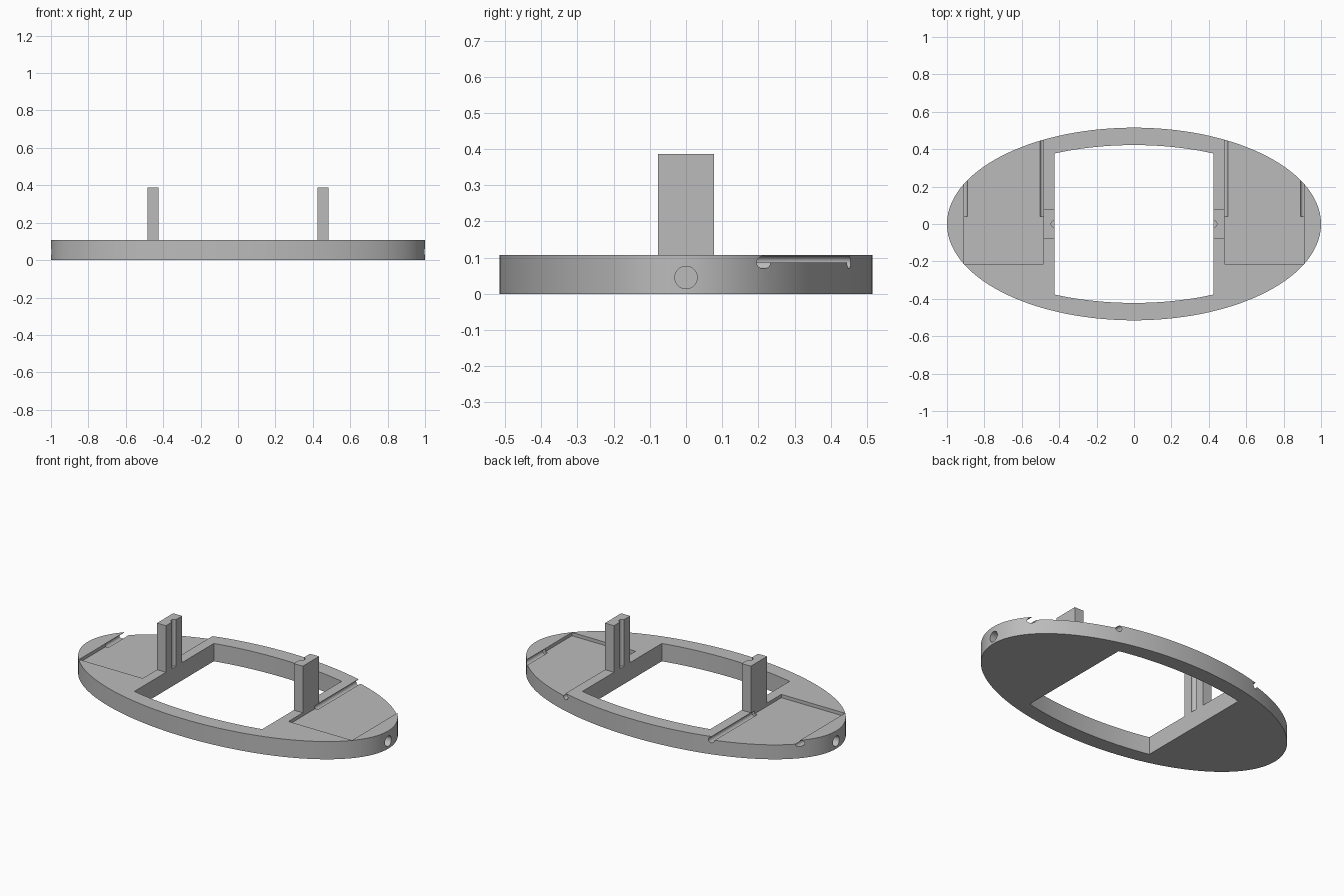
import bpy, bmesh, math
from mathutils import Matrix

cube = bpy.data.objects.get("Cube")
if cube:
    bpy.data.objects.remove(cube, do_unlink=True)

TOP = 0.107       # ring thickness
FLOOR = 0.087     # pocket floor height
OPEN_X = 0.425    # half width of the opening
POST_X = 0.485    # outer face of the posts

grey = bpy.data.materials.new("plain grey")
grey.use_nodes = True
colour = (0.5, 0.5, 0.5, 1)
grey.diffuse_color = colour
grey.node_tree.nodes["Principled BSDF"].inputs["Base Color"].default_value = colour


def make_object(name, bm):
    bmesh.ops.recalc_face_normals(bm, faces=bm.faces)
    mesh = bpy.data.meshes.new(name)
    bm.to_mesh(mesh)
    bm.free()
    mesh.materials.append(grey)
    obj = bpy.data.objects.new(name, mesh)
    bpy.context.collection.objects.link(obj)
    return obj


def prism(name, outline, z0, z1):
    bm = bmesh.new()
    face = bm.faces.new([bm.verts.new((x, y, z0)) for x, y in outline])
    ext = bmesh.ops.extrude_face_region(bm, geom=[face])
    verts = [v for v in ext["geom"] if isinstance(v, bmesh.types.BMVert)]
    bmesh.ops.translate(bm, verts=verts, vec=(0, 0, z1 - z0))
    return make_object(name, bm)


def box(name, x0, x1, y0, y1, z0, z1):
    x0, x1 = sorted((x0, x1))
    return prism(name, [(x0, y0), (x1, y0), (x1, y1), (x0, y1)], z0, z1)


def rod(name, centre, radius, length, axis):
    turn = {"X": Matrix.Rotation(math.pi / 2, 4, "Y"),
            "Y": Matrix.Rotation(math.pi / 2, 4, "X"),
            "Z": Matrix()}[axis]
    bm = bmesh.new()
    bmesh.ops.create_cone(bm, cap_ends=True, segments=32, radius1=radius, radius2=radius,
                          depth=length, matrix=Matrix.Translation(centre) @ turn)
    return make_object(name, bm)


def cut(target, cutter):
    bpy.context.view_layer.objects.active = target
    mod = target.modifiers.new("cut", "BOOLEAN")
    mod.operation = "DIFFERENCE"
    mod.solver = "EXACT"
    mod.object = cutter
    bpy.ops.object.modifier_apply(modifier=mod.name)
    bpy.data.objects.remove(cutter, do_unlink=True)


def smooth(obj):
    bpy.ops.object.select_all(action="DESELECT")
    obj.select_set(True)
    bpy.context.view_layer.objects.active = obj
    bpy.ops.object.shade_smooth_by_angle(angle=math.radians(30))


# Oval base
steps = 160
oval = [(math.cos(2 * math.pi * i / steps), 0.515 * math.sin(2 * math.pi * i / steps))
        for i in range(steps)]
base = prism("oval_base", oval, 0, TOP)

# Central opening with straight sides and bowed ends
xs = [OPEN_X * (i / 16 - 1) for i in range(33)]
bow = [(x, 0.422 * math.sqrt(1 - (x / 0.945) ** 2)) for x in xs]
cut(base, prism("opening_cutter", bow + [(-x, -y) for x, y in bow], -0.1, 0.3))

for side, s in (("left", 1), ("right", -1)):
    # Shallow pocket, open through the back rim
    cut(base, box("pocket_cutter", s * POST_X, s * 0.908, -0.213, 0.7, FLOOR, 0.3))
    # Round undercut grooves along both pocket walls
    for x in (POST_X, 0.908):
        cut(base, rod("groove_cutter", (s * x, 0.37, FLOOR), 0.0175, 0.66, "Y"))
    # Blind hole in the end of the oval
    cut(base, rod("hole_cutter", (s, 0, 0.045), 0.031, 0.24, "X"))
    # Upright post with a channel down its inner face
    post = box(side + "_post", s * OPEN_X, s * POST_X, -0.077, 0.077, TOP, 0.387)
    cut(post, rod("channel_cutter", (s * OPEN_X, 0, 0.25), 0.0185, 0.6, "Z"))
    smooth(post)

smooth(base)
